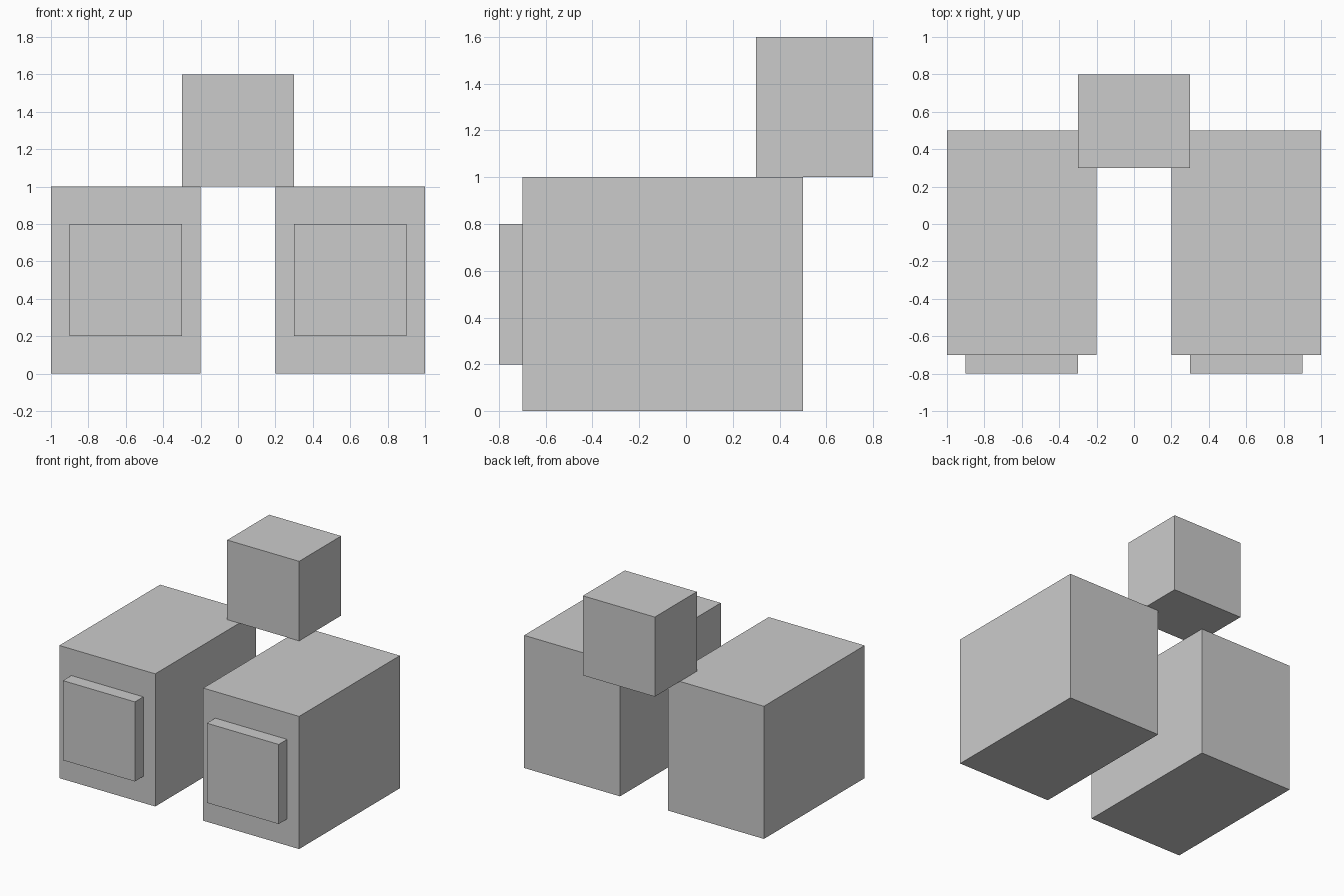
import bpy

if "Cube" in bpy.data.objects:
    bpy.data.objects.remove(bpy.data.objects["Cube"])


def box(name, lo, hi):
    """Axis-aligned box between two opposite corners."""
    centre = [(a + b) / 2 for a, b in zip(lo, hi)]
    bpy.ops.mesh.primitive_cube_add(size=1, location=centre)
    obj = bpy.context.object
    obj.name = name
    obj.scale = [b - a for a, b in zip(lo, hi)]
    bpy.ops.object.transform_apply(location=False, rotation=False, scale=True)
    return obj


# Matching left and right blocks, each with a raised front panel
for side, s in (("left", -1), ("right", 1)):
    x0, x1 = sorted((0.2 * s, 1.0 * s))
    box(side + "_block", (x0, -0.7, 0), (x1, 0.5, 1))
    x0, x1 = sorted((0.3 * s, 0.9 * s))
    box(side + "_front_panel", (x0, -0.8, 0.2), (x1, -0.7, 0.8))

# Upper block bridging the two at the rear
box("rear_top_block", (-0.3, 0.3, 1), (0.3, 0.8, 1.6))
